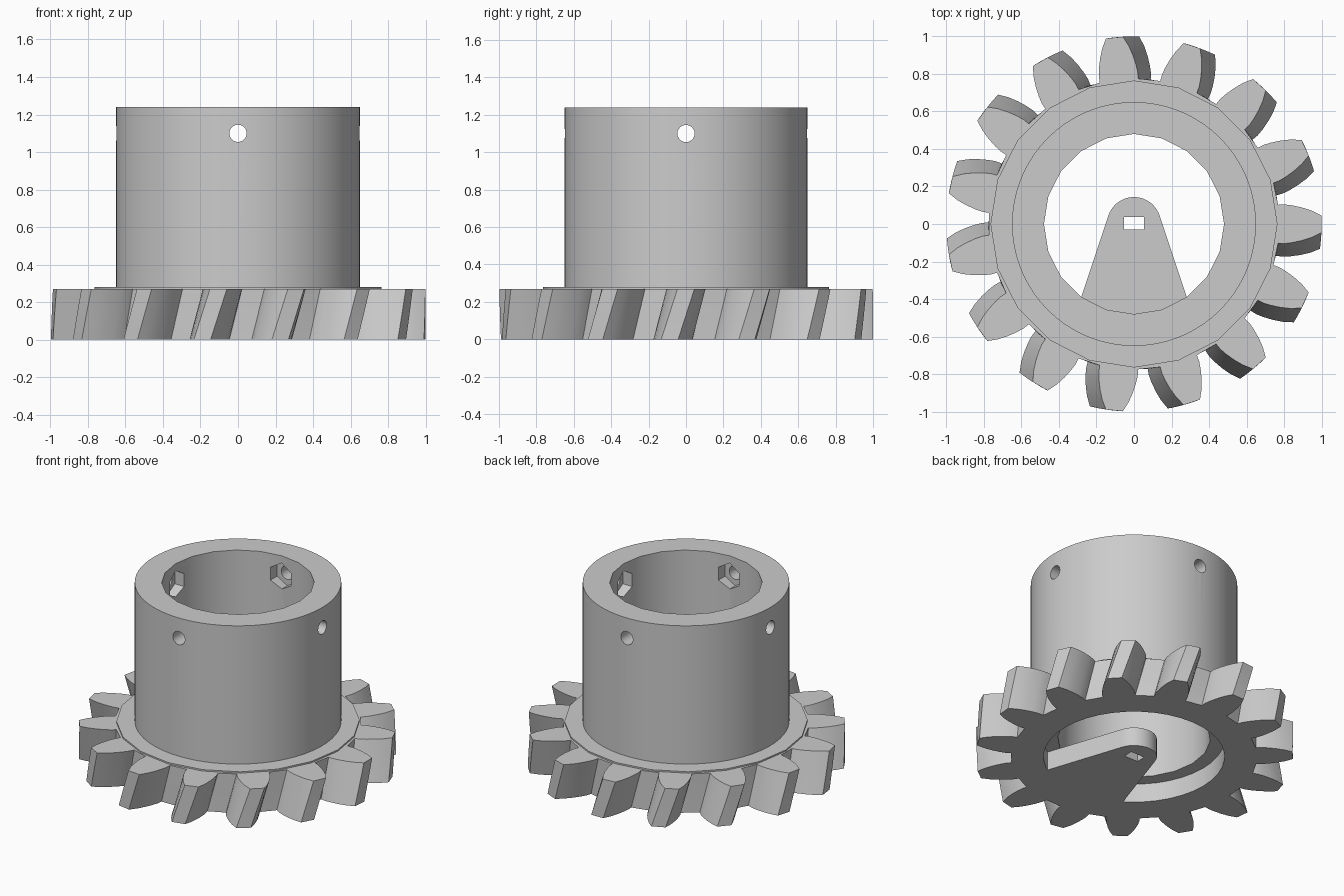
import bpy, bmesh
from math import sin, cos, radians, pi
from mathutils import Matrix

if "Cube" in bpy.data.objects:
    bpy.data.objects.remove(bpy.data.objects["Cube"], do_unlink=True)

grey = bpy.data.materials.new("plain_grey")
grey.use_nodes = True
grey.diffuse_color = (0.6, 0.6, 0.6, 1)
grey.node_tree.nodes["Principled BSDF"].inputs["Base Color"].default_value = (0.6, 0.6, 0.6, 1)


def add_object(name, bm):
    bmesh.ops.recalc_face_normals(bm, faces=bm.faces)
    mesh = bpy.data.meshes.new(name)
    bm.to_mesh(mesh)
    bm.free()
    mesh.materials.append(grey)
    obj = bpy.data.objects.new(name, mesh)
    bpy.context.collection.objects.link(obj)
    return obj


def polar(r, deg):
    return r * cos(radians(deg)), r * sin(radians(deg))


def prism(name, outline, z0, z1, twist=0, layers=1):
    """Extrude an outline upward; the bottom is turned back by the twist."""
    bm = bmesh.new()
    rings = []
    for k in range(layers + 1):
        t = k / layers
        a = radians(-twist * (1 - t))
        rings.append([bm.verts.new((x * cos(a) - y * sin(a), x * sin(a) + y * cos(a),
                                    z0 + (z1 - z0) * t)) for x, y in outline])
    n = len(outline)
    for low, high in zip(rings, rings[1:]):
        for i in range(n):
            j = (i + 1) % n
            bm.faces.new((low[i], low[j], high[j], high[i]))
    bm.faces.new(rings[0][::-1])
    bm.faces.new(rings[-1])
    return add_object(name, bm)


def disc(name, r, sides, z0, z1):
    return prism(name, [polar(r, 360 * i / sides) for i in range(sides)], z0, z1)


def cut(obj, cutters):
    for cutter in cutters:
        cutter.hide_render = True
        mod = obj.modifiers.new("cut", "BOOLEAN")
        mod.operation = "DIFFERENCE"
        mod.solver = "EXACT"
        mod.object = cutter
        bpy.context.view_layer.objects.active = obj
        bpy.ops.object.modifier_apply(modifier=mod.name)


# Helical gear ring with curved tooth flanks
TEETH = 15
flank = [(0.775, 7.6), (0.81, 7.4), (0.85, 6.7), (0.9, 5.6), (0.95, 4.3), (1.0, 2.6)]
outline = []
for i in range(TEETH):
    mid = 360 * i / TEETH
    outline += [polar(r, mid - a) for r, a in flank]
    outline += [polar(r, mid + a) for r, a in reversed(flank)]
gear = prism("gear_ring", outline, 0, 0.27, twist=5, layers=4)

# Thin flange and tall barrel above the gear
flange = disc("flange", 0.765, 20, 0.27, 0.28)
barrel = disc("barrel", 0.65, 72, 0.28, 1.24)

# Central bore, wider at the bottom
ARM_TOP = 0.13
bore = disc("bore_cutter", 0.48, 20, -0.5, 2)
recess = disc("recess_cutter", 0.57, 40, -0.5, ARM_TOP)
cut(gear, [bore, recess])
cut(flange, [bore])
cut(barrel, [bore])

# Four screw holes with hexagonal nut pockets inside the barrel
side_cutters = []
for k in range(4):
    for label, r, sides, near, far in (("screw", 0.046, 24, 0.3, 0.8), ("nut", 0.09, 6, 0.4, 0.54)):
        cutter = disc(label + "_cutter", r, sides, near, far)
        cutter.data.transform(Matrix.Translation((0, 0, 1.1))
                              @ Matrix.Rotation(k * pi / 2, 4, "Z")
                              @ Matrix.Rotation(pi / 2, 4, "Y"))
        side_cutters.append(cutter)
cut(barrel, side_cutters)

# Tapered arm from the recess wall to the centre, with a shaft slot
arm_outline = [polar(0.144, 16 + 148 * i / 14) for i in range(15)]
arm_outline += [polar(0.572, 237 + 66 * i / 10) for i in range(11)]
arm = prism("shaft_arm", arm_outline, 0, ARM_TOP)
slot = prism("slot_cutter", [(-0.053, -0.03), (0.053, -0.03), (0.053, 0.037), (-0.053, 0.037)], -0.5, 0.5)
cut(arm, [slot])

for helper in [bore, recess, slot] + side_cutters:
    bpy.data.objects.remove(helper, do_unlink=True)

# Smooth the round surfaces, keep the edges crisp
bpy.ops.object.select_all(action="DESELECT")
for part in (gear, flange, barrel, arm):
    part.select_set(True)
bpy.context.view_layer.objects.active = barrel
bpy.ops.object.shade_smooth_by_angle(angle=radians(20))
